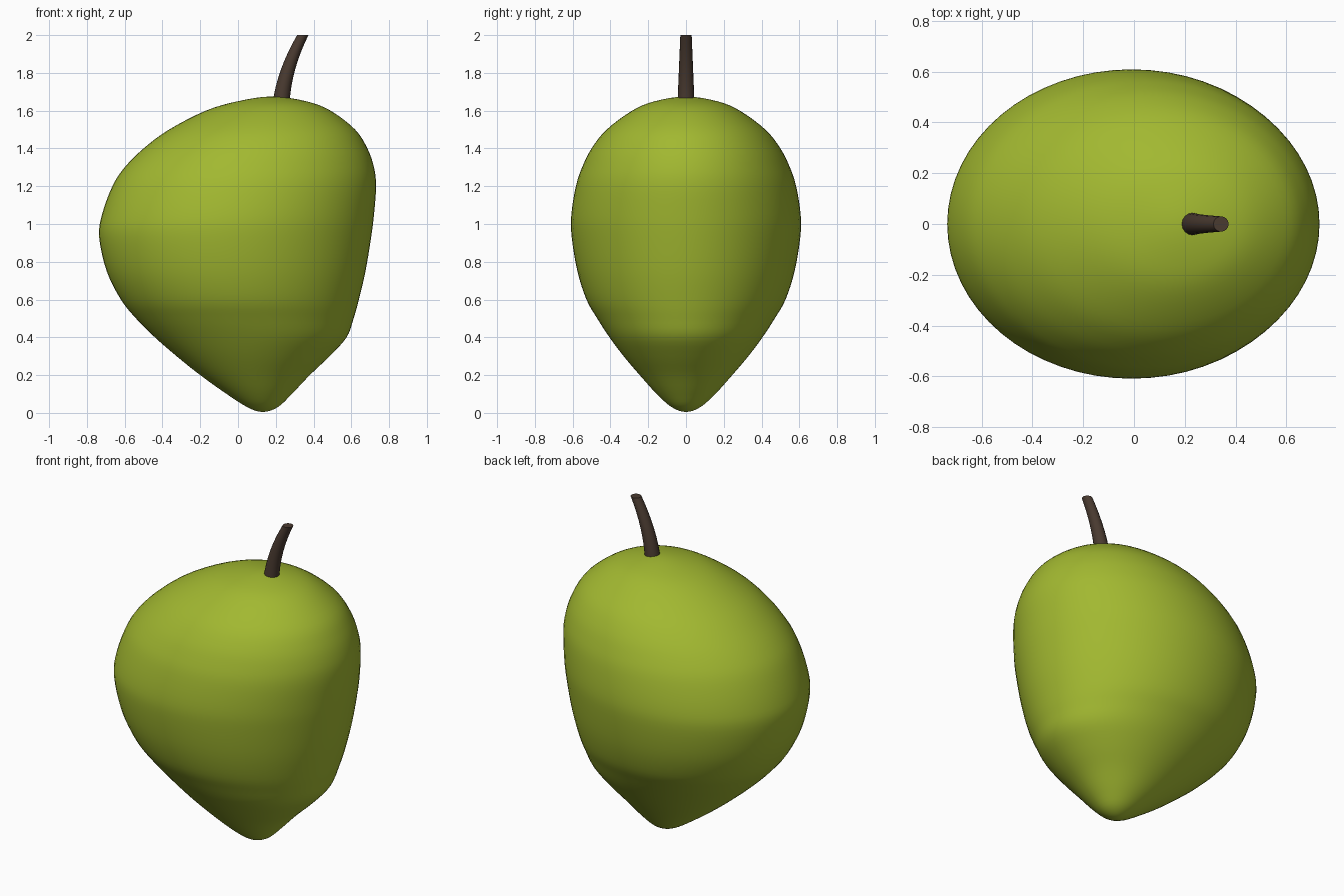
import bpy
import bmesh
import math

cube = bpy.data.objects.get("Cube")
if cube:
    bpy.data.objects.remove(cube, do_unlink=True)


def material(name, rgb, rough):
    mat = bpy.data.materials.new(name)
    mat.use_nodes = True
    mat.diffuse_color = (*rgb, 1)
    bsdf = mat.node_tree.nodes["Principled BSDF"]
    bsdf.inputs["Base Color"].default_value = (*rgb, 1)
    bsdf.inputs["Roughness"].default_value = rough
    return mat


def mirrored(s):
    """Section continued across a pole, so the profile stays round there."""
    return (s[0], s[2], s[1], -s[3])


def spline(p, steps):
    """Catmull-Rom through sections; the first and last only give tangents."""
    out = []
    for a, b, c, d in zip(p, p[1:], p[2:], p[3:]):
        for i in range(steps):
            t = i / steps
            out.append(tuple(
                0.5 * (2 * q + (r - o) * t + (2 * o - 5 * q + 4 * r - s) * t * t
                       + (3 * q - o - 3 * r + s) * t ** 3)
                for o, q, r, s in zip(a, b, c, d)))
    return out + [p[-2]]


def loft(name, sections, sides, mat, angle):
    """Skin elliptical sections given as (z, min x, max x, half depth)."""
    bm = bmesh.new()
    rings = []
    for z, x0, x1, ry in sections:
        if ry < 0.001:
            rings.append([bm.verts.new(((x0 + x1) / 2, 0, z))])
            continue
        rings.append([bm.verts.new(((x0 + x1) / 2 + (x1 - x0) / 2 * math.cos(a),
                                    ry * math.sin(a), z))
                      for a in (math.tau * i / sides for i in range(sides))])
    for low, high in zip(rings, rings[1:]):
        for i in range(sides):
            j = (i + 1) % sides
            if len(low) == 1:
                bm.faces.new((low[0], high[j], high[i]))
            elif len(high) == 1:
                bm.faces.new((low[i], low[j], high[0]))
            else:
                bm.faces.new((low[i], low[j], high[j], high[i]))
    for ring in (rings[0], rings[-1]):
        if len(ring) > 1:
            bm.faces.new(ring)
    bmesh.ops.recalc_face_normals(bm, faces=bm.faces)
    mesh = bpy.data.meshes.new(name)
    bm.to_mesh(mesh)
    bm.free()
    mesh.materials.append(mat)
    obj = bpy.data.objects.new(name, mesh)
    bpy.context.collection.objects.link(obj)
    bpy.ops.object.select_all(action="DESELECT")
    obj.select_set(True)
    bpy.context.view_layer.objects.active = obj
    bpy.ops.object.shade_smooth_by_angle(angle=math.radians(angle))
    return obj


green = material("green_skin", (0.36, 0.48, 0.03), 0.5)
brown = material("brown_stem", (0.068, 0.043, 0.03), 0.8)

# Lopsided fruit, from bottom tip to crown
fruit = [
    (0.005, 0.13, 0.13, 0),
    (0.03, 0.05, 0.21, 0.075),
    (0.1, -0.06, 0.285, 0.155),
    (0.2, -0.20, 0.38, 0.245),
    (0.3, -0.325, 0.485, 0.33),
    (0.4, -0.44, 0.575, 0.405),
    (0.5, -0.54, 0.612, 0.47),
    (0.6, -0.62, 0.64, 0.527),
    (0.75, -0.695, 0.675, 0.575),
    (0.93, -0.735, 0.705, 0.605),
    (1.05, -0.72, 0.72, 0.607),
    (1.2, -0.665, 0.731, 0.583),
    (1.3, -0.60, 0.72, 0.55),
    (1.4, -0.50, 0.685, 0.5),
    (1.5, -0.365, 0.62, 0.42),
    (1.6, -0.17, 0.49, 0.285),
    (1.65, 0.0, 0.36, 0.165),
    (1.675, 0.18, 0.18, 0),
]
fruit = [mirrored(fruit[1])] + fruit + [mirrored(fruit[-2])]
loft("fruit", spline(fruit, 4), 64, green, 60)

# Tapered stem leaning towards the left
stem = []
for i in range(9):
    t = i / 8
    x = 0.228 + 0.035 * t + 0.08 * t * t
    r = 0.045 - 0.015 * t
    stem.append((1.64 + 0.36 * t, x - r, x + r, r))
loft("stem", stem, 16, brown, 40)
